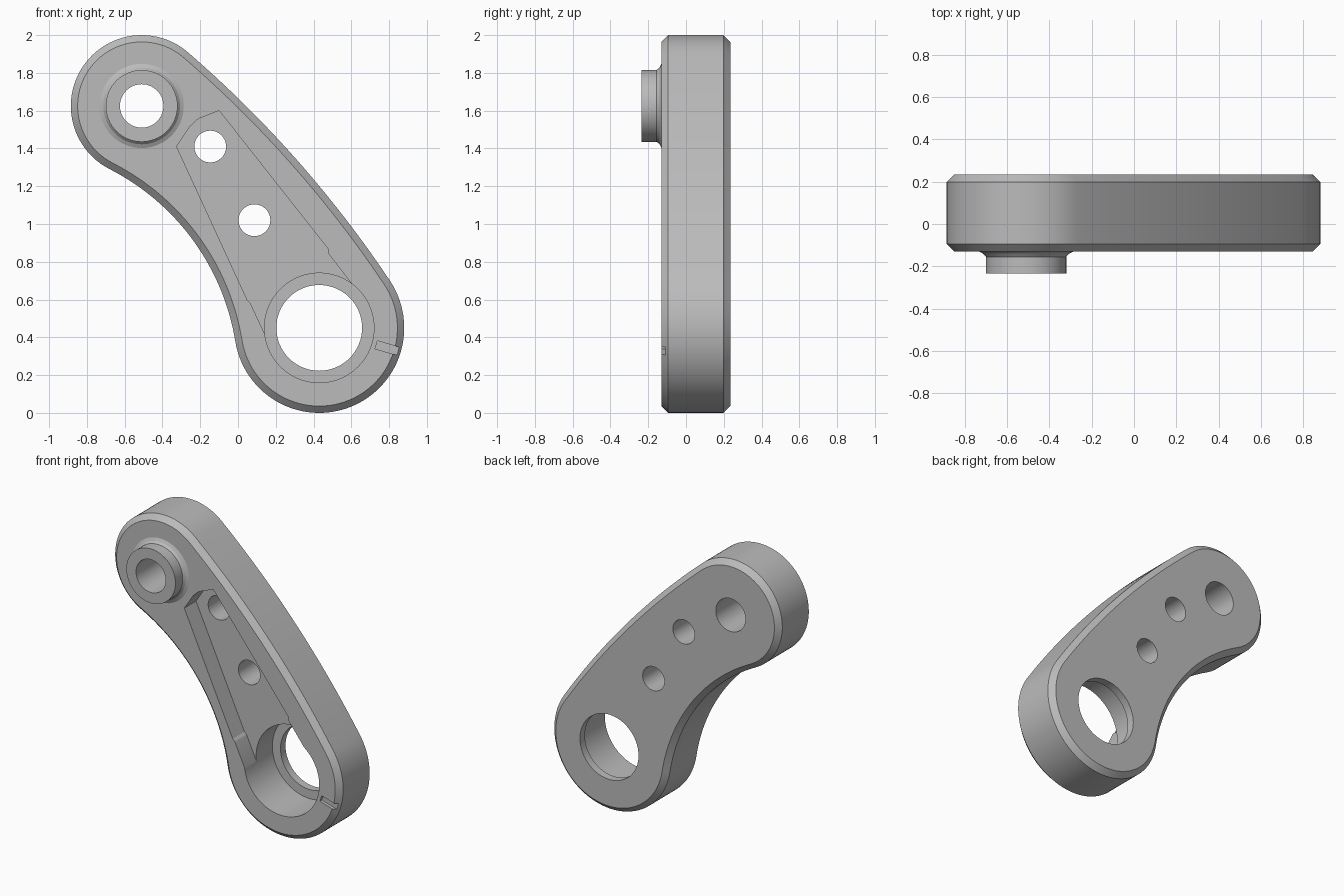
import bpy
import bmesh
import math
from mathutils import Vector

cube = bpy.data.objects.get("Cube")
if cube:
    bpy.data.objects.remove(cube, do_unlink=True)

FRONT, BACK, CHAMFER = -0.13, 0.235, 0.036
TOP, TOP_R = Vector((-0.51, 1.625)), 0.375
LOW, LOW_R = Vector((0.43, 0.45)), 0.45
INNER_R, OUTER_R = 1.25, 6.0

grey = bpy.data.materials.new("plain grey")
grey.use_nodes = True
grey.diffuse_color = (0.5, 0.5, 0.5, 1)
grey.node_tree.nodes["Principled BSDF"].inputs["Base Color"].default_value = grey.diffuse_color


def arc(c, r, a0, a1, n):
    """Points (x, z) along an arc, without its end point."""
    return [(c[0] + r * math.cos(a0 + (a1 - a0) * i / n),
             c[1] + r * math.sin(a0 + (a1 - a0) * i / n)) for i in range(n)]


def circle(c, r, n=64):
    return arc(c, r, 0, math.tau, n)


def tangent_centre(d_top, d_low):
    """Centre at given distances from both ends, on the hollow side."""
    span = LOW - TOP
    u = span.normalized()
    a = (d_top ** 2 - d_low ** 2 + span.length ** 2) / (2 * span.length)
    return TOP + u * a + Vector((u.y, -u.x)) * math.sqrt(d_top ** 2 - a ** 2)


def angle(v):
    return math.atan2(v.y, v.x) % math.tau


def outline(inset):
    """Two round ends joined by a bowed edge and a hollow edge."""
    hollow = tangent_centre(TOP_R + INNER_R, LOW_R + INNER_R)
    bowed = tangent_centre(OUTER_R - TOP_R, OUTER_R - LOW_R)
    t_out, l_out = angle(TOP - bowed), angle(LOW - bowed)
    t_in, l_in = angle(hollow - TOP), angle(hollow - LOW)
    return (arc(TOP, TOP_R - inset, t_out, t_in, 48)
            + arc(hollow, INNER_R + inset, t_in - math.pi, l_in - math.pi, 32)
            + arc(LOW, LOW_R - inset, l_in, l_out + math.tau, 56)
            + arc(bowed, OUTER_R - inset, l_out, t_out, 24))


def loft(name, sections):
    """Solid through matching (y, points) sections, capped at both ends."""
    bm = bmesh.new()
    loops = [[bm.verts.new((x, y, z)) for x, z in pts] for y, pts in sections]
    for a, b in zip(loops, loops[1:]):
        for i in range(len(a)):
            j = (i + 1) % len(a)
            bm.faces.new((a[i], a[j], b[j], b[i]))
    bm.faces.new(loops[0])
    bm.faces.new(loops[-1])
    bmesh.ops.recalc_face_normals(bm, faces=bm.faces)
    mesh = bpy.data.meshes.new(name)
    bm.to_mesh(mesh)
    bm.free()
    mesh.materials.append(grey)
    ob = bpy.data.objects.new(name, mesh)
    bpy.context.collection.objects.link(ob)
    return ob


def combine(ob, tool, operation):
    """Apply a boolean and discard the tool."""
    mod = ob.modifiers.new(tool.name, 'BOOLEAN')
    mod.object, mod.operation, mod.solver = tool, operation, 'EXACT'
    bpy.context.view_layer.objects.active = ob
    bpy.ops.object.modifier_apply(modifier=mod.name)
    bpy.data.objects.remove(tool, do_unlink=True)


# Chamfered arm body
arm = loft("link_arm", [(FRONT, outline(CHAMFER)), (FRONT + CHAMFER, outline(0)),
                        (BACK - CHAMFER, outline(0)), (BACK, outline(CHAMFER))])

# Raised boss with a flared foot
boss = loft("boss", [(y, circle(TOP, r)) for y, r in
                     ((-0.235, 0.19), (-0.155, 0.19), (-0.14, 0.203), (FRONT, 0.223), (-0.1, 0.223))])
combine(arm, boss, 'UNION')

# Tapered pocket in the front, running into the bearing seat
pocket = [(-0.325, 1.41), (-0.256, 1.515), (-0.21, 1.557), (-0.10, 1.60),
          (0.477, 0.868), (0.477, 0.845), (0.60, 0.686), (0.43, 0.5),
          (0.145, 0.41), (0.066, 0.58), (0.05, 0.596)]
combine(arm, loft("pocket", [(-0.3, pocket), (0.0, pocket)]), 'DIFFERENCE')

# Bearing seat, leaving a thin lip at the back
seat = circle(LOW, 0.29, 80)
combine(arm, loft("bearing_seat", [(-0.3, seat), (0.18, seat)]), 'DIFFERENCE')

# Through holes
for name, centre, radius in (("bearing_hole", LOW, 0.227), ("boss_hole", TOP, 0.115),
                             ("upper_hole", (-0.147, 1.41), 0.084),
                             ("middle_hole", (0.087, 1.02), 0.084)):
    ring = circle(centre, radius)
    combine(arm, loft(name, [(-0.4, ring), (0.4, ring)]), 'DIFFERENCE')

# Shallow index notch on the rim of the lower end
out = Vector((math.cos(math.radians(-16.5)), math.sin(math.radians(-16.5))))
side = Vector((-out.y, out.x)) * 0.022
notch = [tuple(LOW + out * r + side * s) for r, s in ((0.315, -1), (0.5, -1), (0.5, 1), (0.315, 1))]
combine(arm, loft("notch", [(-0.3, notch), (FRONT + 0.022, notch)]), 'DIFFERENCE')

# Smooth curved walls, keep edges sharp
bpy.ops.object.select_all(action='DESELECT')
arm.select_set(True)
bpy.context.view_layer.objects.active = arm
bpy.ops.object.shade_smooth_by_angle(angle=math.radians(20))
